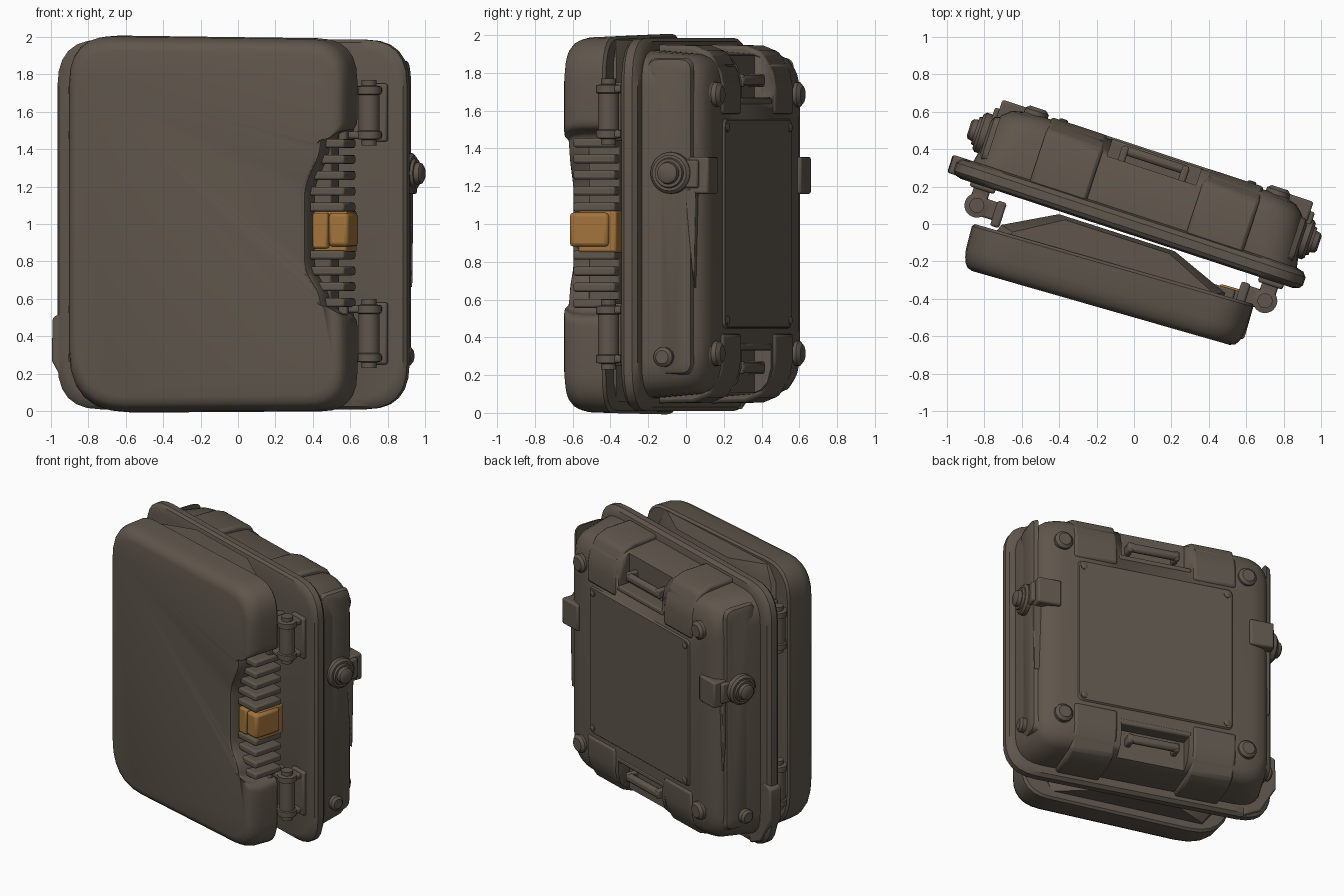
import bpy, bmesh, math
from mathutils import Matrix, Vector

if "Cube" in bpy.data.objects:
    bpy.data.objects.remove(bpy.data.objects["Cube"])

def material(name, col):
    m = bpy.data.materials.new(name)
    m.diffuse_color = (*col, 1)
    m.use_nodes = True
    m.node_tree.nodes["Principled BSDF"].inputs["Base Color"].default_value = m.diffuse_color
    return m

BROWN = material("dark brown", (0.115, 0.094, 0.073))
ORANGE = material("amber", (0.36, 0.172, 0.044))
# local frames: u = width, v = depth, z = up
BODY = Matrix.Rotation(math.radians(-18.2), 4, 'Z')
COVER = Matrix.Rotation(math.radians(-16), 4, 'Z')

def finish(name, bm, frame, mat=BROWN, bevel=0.0, cutters=()):
    bmesh.ops.recalc_face_normals(bm, faces=bm.faces)
    bm.transform(frame)
    me = bpy.data.meshes.new(name)
    bm.to_mesh(me)
    bm.free()
    me.materials.append(mat)
    ob = bpy.data.objects.new(name, me)
    bpy.context.collection.objects.link(ob)
    for c in cutters:
        b = ob.modifiers.new("cut", 'BOOLEAN')
        b.operation, b.object, b.solver = 'DIFFERENCE', c, 'EXACT'
    if bevel:
        b = ob.modifiers.new("bevel", 'BEVEL')
        b.width, b.segments, b.limit_method = bevel, 2, 'ANGLE'
        b.angle_limit = math.radians(35)
    me.shade_smooth()
    me.set_sharp_from_angle(angle=math.radians(35))
    return ob

def loft(name, rings, frame, mat=BROWN, bevel=0.0, cutters=()):
    """rings: lists of 3D points with equal counts, capped at both ends"""
    bm = bmesh.new()
    rows = [[bm.verts.new(p) for p in r] for r in rings]
    for a, b in zip(rows, rows[1:]):
        for i in range(len(a)):
            j = (i + 1) % len(a)
            bm.faces.new((a[i], a[j], b[j], b[i]))
    bm.faces.new(rows[0])
    bm.faces.new(rows[-1])
    return finish(name, bm, frame, mat, bevel, cutters)

def box(name, u, v, z, frame, mat=BROWN, bevel=0.012):
    rings = [[(u[0], v[0], h), (u[1], v[0], h), (u[1], v[1], h), (u[0], v[1], h)] for h in z]
    return loft(name, rings, frame, mat, bevel)

def turned(name, profile, centre, axis, frame, mat=BROWN, n=24):
    """profile: (radius, distance along axis)"""
    q = Vector(axis).to_track_quat('Z', 'Y').to_matrix()
    rings = [[Vector(centre) + q @ Vector((r * math.cos(2 * math.pi * i / n),
              r * math.sin(2 * math.pi * i / n), d)) for i in range(n)] for r, d in profile]
    return loft(name, rings, frame, mat)

def rounded(corners, n=6):
    """corners: (a, b, radius) polygon with rounded corners"""
    out, k = [], len(corners)
    for i, (a, b, r) in enumerate(corners):
        p = Vector((a, b))
        d0 = (Vector(corners[i - 1][:2]) - p).normalized()
        d1 = (Vector(corners[(i + 1) % k][:2]) - p).normalized()
        s, e = p + d0 * r, p + d1 * r
        for j in range(n + 1):
            t = j / n
            out.append(s * (1 - t) ** 2 + p * (2 * t * (1 - t)) + e * t * t)
    return out

def rect(u0, u1, z0, z1, r):
    return rounded([(u0, z0, r), (u1, z0, r), (u1, z1, r), (u0, z1, r)])

def at(v, pts):
    return [(p[0], v, p[1]) for p in pts]

# ---- rear body: tapered shell with handle recesses
cutters = []
for z in ((1.66, 2.1), (-0.1, 0.34)):
    c = box("handle_cutter", (-0.25, 0.25), (0.30, 0.6), z, BODY, bevel=0)
    c.hide_render = True
    c.hide_viewport = True
    cutters.append(c)
loft("rear_body", [at(v, rect(-w - 0.01, w - 0.01, z0, 2 - z0, r)) for v, w, z0, r in (
    (-0.04, 0.91, 0.08, 0.2), (0.05, 0.91, 0.08, 0.2), (0.28, 0.865, 0.10, 0.2),
    (0.33, 0.845, 0.12, 0.2), (0.37, 0.80, 0.16, 0.2), (0.392, 0.71, 0.24, 0.2))],
    BODY, cutters=cutters)
# rim around the front of the body
loft("body_rim", [at(v, rect(-1.005 + d, 0.96 - d, 0.01 + d, 1.985 - d, 0.24)) for v, d in (
    (-0.06, 0.05), (-0.05, 0.015), (-0.03, 0), (0.015, 0), (0.04, 0.02), (0.05, 0.06))], BODY)
# lower corner guard on the left of the rim
loft("corner_guard", [at(v, [(-1.03, 0.5), (-1.035, 0.27), (-0.92, 0.07), (-0.80, 0.015),
     (-0.78, 0.1), (-0.93, 0.3), (-0.95, 0.54)]) for v in (-0.05, 0.05)], BODY, bevel=0.012)
# flat back panel
loft("back_panel", [at(v, rect(-0.57 + d, 0.57 - d, 0.45 + d, 1.555 - d, 0.04))
     for v, d in ((0.37, -0.01), (0.398, 0), (0.404, 0.006))], BODY)

for s in (-1, 1):
    side = "right" if s > 0 else "left"
    # raised straps wrapping over top and bottom, feet and screws
    for top in (True, False):
        f = (lambda z: z) if top else (lambda z: 2 - z)
        tag = side + ("_top" if top else "_bottom")
        prof = [(0.03, 1.6), (0.03, 1.95), (0.24, 1.945), (0.33, 1.91), (0.39, 1.80), (0.405, 1.72), (0.405, 1.58)]
        loft("strap_" + tag, [[(u * s, v, f(z)) for v, z in prof] for u in (0.28, 0.60)], BODY, bevel=0.02)
        turned("foot_" + tag, [(0.08, 0), (0.08, 0.02), (0.066, 0.035), (0.066, 0.06), (0.045, 0.078)],
               (0.68 * s, 0.35, f(1.685)), (0, 1, 0), BODY)
        turned("screw_" + tag, [(0.024, 0), (0.024, 0.02), (0.014, 0.026)],
               (0.53 * s, 0.39, f(1.51)), (0, 1, 0), BODY, n=12)
    # side panel, knob, clasp and lower stud
    loft("side_panel_" + side, [[((0.845 + d) * s - 0.01, p[0], p[1]) for p in
         rect(0.06 + k, 0.32 - k, 0.2 + k, 1.88 - k, 0.06)] for d, k in ((0, 0), (0.03, 0.01), (0.045, 0.04))], BODY)
    turned("knob_" + side, [(0.11, 0), (0.11, 0.09), (0.095, 0.105), (0.08, 0.105),
           (0.075, 0.12), (0.06, 0.12), (0.055, 0.145), (0.04, 0.155)],
           (0.83 * s - 0.012, 0.21, 1.27), (s, 0, 0), BODY)
    lo, hi = sorted((0.70 * s, 0.875 * s))
    box("clasp_block_" + side, (lo, hi), (0.30, 0.412), (1.16, 1.355), BODY)
    lo, hi = sorted((0.84 * s, 0.90 * s))
    box("clasp_strap_" + side, (lo, hi), (0.2, 0.36), (1.19, 1.34), BODY)
    turned("side_stud_" + side, [(0.052, 0), (0.052, 0.05), (0.035, 0.065)],
           (0.87 * s - 0.01, 0.17, 0.295), (s, 0, 0), BODY)
    loft("clasp_rib_" + side, [[(u * s, 0.28, 1.18), (u * s, 0.34, 1.18), (u * s, 0.33, 0.66)]
         for u in (0.81, 0.875)], BODY, bevel=0.006)

# carry handles in the recesses
for tag, z in (("top", 1.76), ("bottom", 0.24)):
    d = 1 if z > 1 else -1
    box("handle_bar_" + tag, (-0.19, 0.19), (0.335, 0.385), (z - 0.03, z + 0.03), BODY, bevel=0.02)
    for u in (-0.19, 0.15):
        box("handle_arm_" + tag, (u, u + 0.04), (0.27, 0.38), (z - 0.035, z + 0.035), BODY)
    box("handle_lip_" + tag, (-0.27, 0.27), (0.28, 0.395), sorted((z - d * 0.13, z - d * 0.09)), BODY)

# ---- front cover: rounded slab with a notch in the right edge
outline = rounded([(-0.83, -0.01, 0.32), (0.735, 0.0, 0.2), (0.735, 0.515, 0.06), (0.62, 0.525, 0.06),
                   (0.615, 0.62, 0.05), (0.53, 0.76, 0.06), (0.53, 1.20, 0.06), (0.615, 1.38, 0.05),
                   (0.62, 1.49, 0.06), (0.735, 1.50, 0.06), (0.735, 1.99, 0.22), (-0.83, 2.01, 0.24)])

def scaled(k):
    return [(-0.04 + (p[0] + 0.04) * k, 1 + (p[1] - 1) * k) for p in outline]

loft("front_cover", [at(v, scaled(k)) for v, k in ((-0.235, 0.985), (-0.25, 1.0), (-0.38, 0.995),
     (-0.42, 0.985), (-0.45, 0.97), (-0.47, 0.95), (-0.48, 0.915))], COVER)
# thin raised lip along the notch
notch = [(p[0], p[1]) for p in outline[21:63]]
loft("notch_lip", [[(u + du, v, z) for u, z in notch] + [(u + du - 0.015, v, z) for u, z in reversed(notch)]
     for v, du in ((-0.24, 0), (-0.44, -0.008), (-0.474, -0.025))], COVER)
# angled wedge on the back of the cover
wedge = [(-0.70, -0.25), (-0.68, -0.20), (-0.40, -0.06), (0.25, -0.08), (0.57, -0.22), (0.57, -0.25)]
loft("cover_wedge", [[(u * k, v if k == 1 else v - 0.02, z) for u, v in wedge]
     for z, k in ((0.06, 0.9), (0.16, 1), (1.86, 1), (1.975, 0.9))], COVER)

# ---- grip ribs and amber latch inside the notch
box("grip_core", (0.48, 0.62), (-0.36, -0.19), (0.53, 1.48), COVER)
for i in range(11):
    z = 0.58 + i * 0.085
    if not 0.84 < z < 1.08:
        box("grip_rib", (0.5, 0.71), (-0.42, -0.19), (z - 0.024, z + 0.024), COVER)
box("latch_base", (0.53, 0.715), (-0.39, -0.18), (0.85, 1.07), COVER, ORANGE)
box("latch_button", (0.535, 0.62), (-0.43, -0.25), (0.87, 1.06), COVER, ORANGE)
box("latch_tab", (0.625, 0.735), (-0.435, -0.22), (0.88, 1.06), COVER, ORANGE, 0.02)

# ---- hinges between the cover and the body
for side, x, y, s in (("right", 0.70, -0.41, 1), ("left", -0.84, 0.10, -1)):
    F = Matrix.Translation((x, y, 0)) @ BODY
    for z0, z1 in ((1.42, 1.77), (0.23, 0.60)):
        turned("hinge_barrel_" + side, [(0.04, 0), (0.04, 0.03), (0.066, 0.035), (0.066, 0.075), (0.056, 0.08),
               (0.056, z1 - z0 - 0.08), (0.066, z1 - z0 - 0.075), (0.066, z1 - z0 - 0.035),
               (0.04, z1 - z0 - 0.03), (0.04, z1 - z0)], (0, 0, z0), (0, 0, 1), F)
        for h in (z0 + 0.035, z1 - 0.075):
            box("hinge_arm_" + side, (-0.045, 0.045), (0, 0.13), (h, h + 0.04), F)
            lo, hi = sorted((-0.14 * s, 0))
            box("hinge_link_" + side, (lo, hi), (-0.05, 0.05), (h, h + 0.04), F)
        box("hinge_plate_" + side, (-0.07, 0.07), (0.085, 0.13), (z0 + 0.02, z1 - 0.02), F)
        lo, hi = sorted((-0.15 * s, -0.10 * s))
        box("hinge_leaf_" + side, (lo, hi), (-0.08, 0.06), (z0 + 0.02, z1 - 0.02), F)
